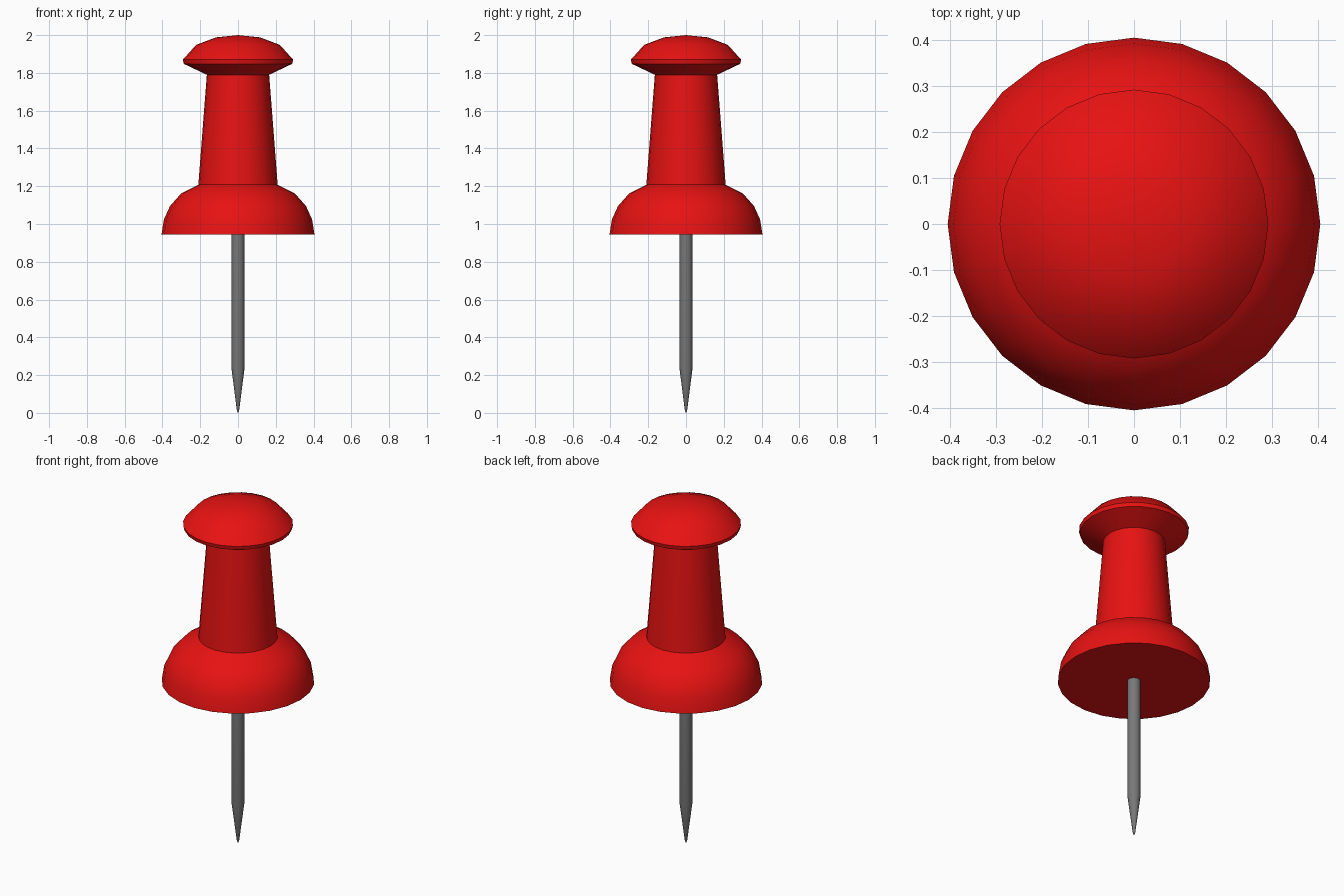
import bpy, bmesh, math

if "Cube" in bpy.data.objects:
    bpy.data.objects.remove(bpy.data.objects["Cube"])


def material(name, rgb):
    m = bpy.data.materials.new(name)
    m.diffuse_color = (*rgb, 1)
    m.use_nodes = True
    m.node_tree.nodes["Principled BSDF"].inputs["Base Color"].default_value = m.diffuse_color
    return m


def lathe(name, profile, sides, mat):
    """Revolve (radius, z) points, listed bottom to top, around z."""
    bm = bmesh.new()
    rings = []
    for r, z in profile:
        if r == 0:
            rings.append([bm.verts.new((0, 0, z))] * sides)
        else:
            rings.append([bm.verts.new((r * math.cos(math.tau * i / sides),
                                        r * math.sin(math.tau * i / sides), z))
                          for i in range(sides)])
    for a, b in zip(rings, rings[1:]):
        for i in range(sides):
            j = (i + 1) % sides
            bm.faces.new(list(dict.fromkeys((a[i], a[j], b[j], b[i]))))
    # flat caps on open ends
    if profile[0][0] > 0:
        bm.faces.new(rings[0][::-1])
    if profile[-1][0] > 0:
        bm.faces.new(rings[-1])
    bmesh.ops.recalc_face_normals(bm, faces=bm.faces)
    me = bpy.data.meshes.new(name)
    bm.to_mesh(me)
    bm.free()
    me.materials.append(mat)
    ob = bpy.data.objects.new(name, me)
    bpy.context.collection.objects.link(ob)
    bpy.ops.object.select_all(action='DESELECT')
    ob.select_set(True)
    bpy.context.view_layer.objects.active = ob
    bpy.ops.object.shade_smooth_by_angle(angle=math.radians(40))
    return ob


red = material("red_plastic", (0.8, 0.006, 0.006))
steel = material("grey_steel", (0.19, 0.19, 0.19))

# handle: domed base, tapering grip and mushroom top in one turned body
lathe("handle", [
    (0.405, 0.945), (0.392, 1.025), (0.36, 1.095), (0.30, 1.163), (0.21, 1.208),
    (0.165, 1.79),
    (0.287, 1.848), (0.292, 1.87), (0.222, 1.948), (0.117, 1.988), (0, 2.0),
], 24, red)

# pin with a sharpened tip
lathe("pin", [(0, 0), (0.006, 0.012), (0.035, 0.24), (0.035, 0.96)], 16, steel)
